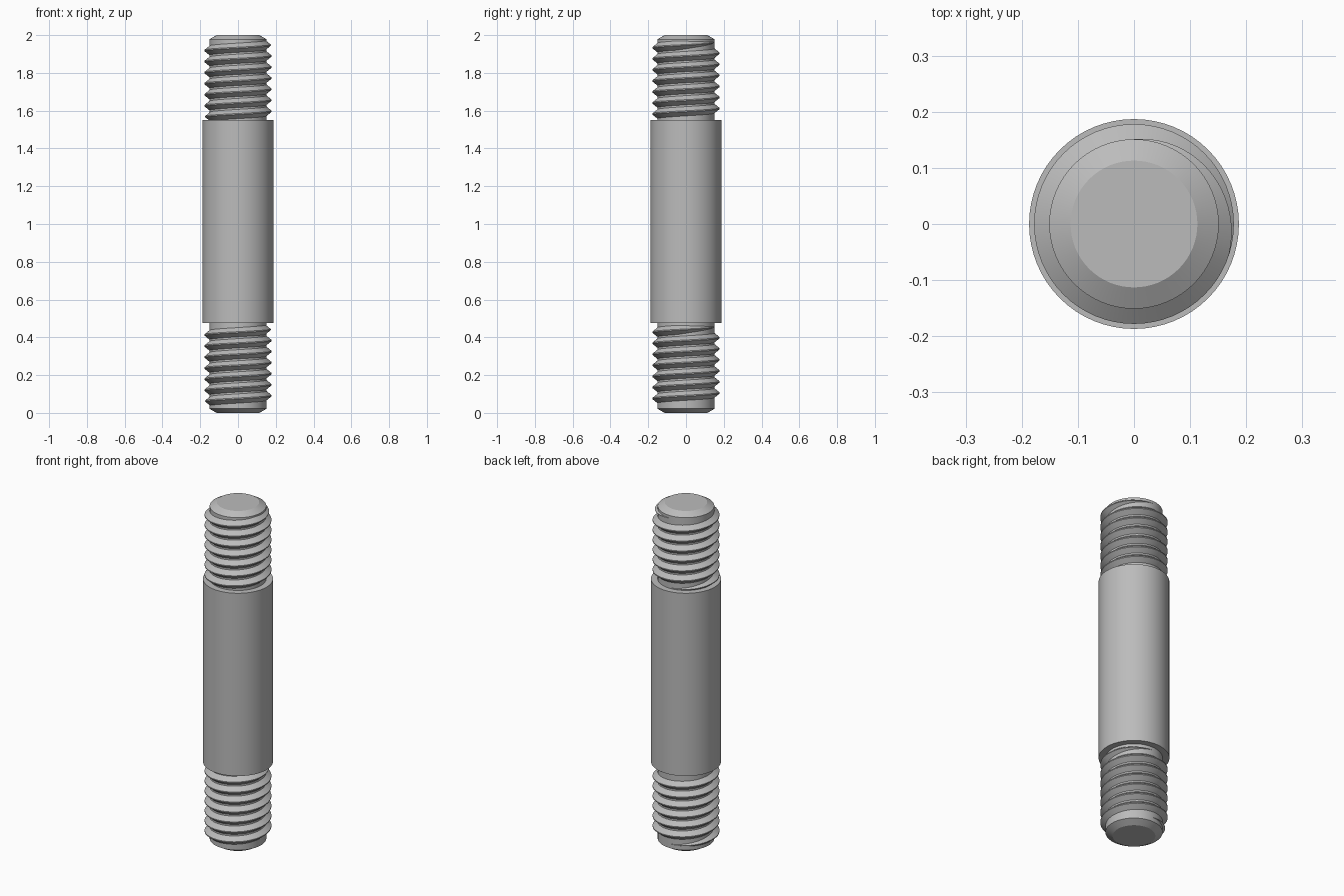
import bpy, bmesh, math

cube = bpy.data.objects.get("Cube")
if cube:
    bpy.data.objects.remove(cube, do_unlink=True)

SEGMENTS = 64
CORE_R, CREST_R, BODY_R, TIP_R = 0.151, 0.178, 0.187, 0.113
PITCH = 0.0585

steel = bpy.data.materials.new("grey steel")
steel.use_nodes = True
colour = (0.5, 0.5, 0.5, 1)
steel.diffuse_color = colour
steel.node_tree.nodes["Principled BSDF"].inputs["Base Color"].default_value = colour


def finish(name, bm):
    bmesh.ops.recalc_face_normals(bm, faces=bm.faces[:])
    mesh = bpy.data.meshes.new(name)
    bm.to_mesh(mesh)
    bm.free()
    mesh.materials.append(steel)
    obj = bpy.data.objects.new(name, mesh)
    bpy.context.collection.objects.link(obj)
    bpy.ops.object.select_all(action="DESELECT")
    obj.select_set(True)
    bpy.context.view_layer.objects.active = obj
    bpy.ops.object.shade_smooth_by_angle(angle=math.radians(25))
    return obj


def turned(name, profile):
    """Solid of revolution with flat end caps from (radius, z) pairs."""
    bm = bmesh.new()
    rings = []
    for r, z in profile:
        rings.append([bm.verts.new((r * math.cos(a), r * math.sin(a), z))
                      for a in (math.tau * i / SEGMENTS for i in range(SEGMENTS))])
    for low, high in zip(rings, rings[1:]):
        for i in range(SEGMENTS):
            j = (i + 1) % SEGMENTS
            bm.faces.new((low[i], low[j], high[j], high[i]))
    bm.faces.new(rings[0])
    bm.faces.new(rings[-1])
    return finish(name, bm)


def thread(name, z_start, turns, start_angle, fade=0.3):
    """Right-handed V ridge that runs out into the core at both ends."""
    bm = bmesh.new()
    steps = int(turns * SEGMENTS)
    rows = []
    for i in range(steps + 1):
        t = i / SEGMENTS
        grow = min(1, t / fade, (turns - t) / fade)
        grow = max(grow, 0.02)
        a = start_angle + math.tau * t
        z = z_start + PITCH * t
        half = PITCH * 0.46 * grow
        tip = PITCH * 0.05 * grow
        crest = CORE_R + (CREST_R - CORE_R) * grow
        root = CORE_R - 0.003
        section = ((root, -half), (crest, -tip), (crest, tip), (root, half))
        rows.append([bm.verts.new((r * math.cos(a), r * math.sin(a), z + dz))
                     for r, dz in section])
    for low, high in zip(rows, rows[1:]):
        for k in range(4):
            n = (k + 1) % 4
            bm.faces.new((low[k], low[n], high[n], high[k]))
    bm.faces.new(rows[0])
    bm.faces.new(rows[-1])
    return finish(name, bm)


# Plain shank and the two chamfered ends
turned("shank", [(BODY_R, 0.475), (BODY_R, 1.55)])
turned("lower_core", [(TIP_R, 0), (CORE_R, 0.022), (CORE_R, 0.48)])
turned("upper_core", [(CORE_R, 1.545), (CORE_R, 1.978), (TIP_R, 2)])

# Threads: each finishes toward +y at its upper end
turns = 7
thread("lower_thread", 0.047, turns, math.pi / 2)
thread("upper_thread", 1.553, turns, math.pi / 2)
